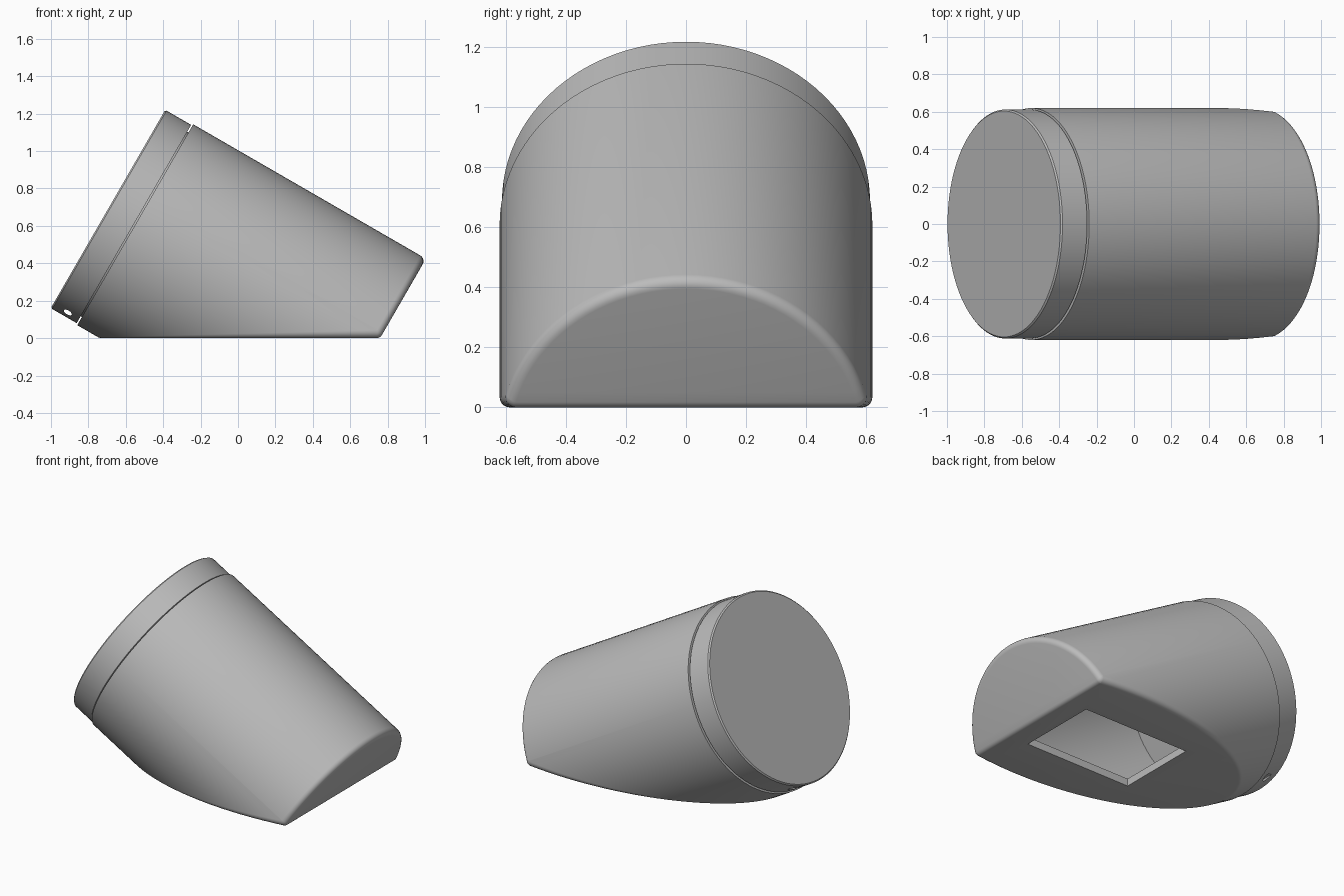
import bpy, bmesh
from math import radians, sin, cos, pi
from mathutils import Matrix, Vector

cube = bpy.data.objects.get("Cube")
if cube:
    bpy.data.objects.remove(cube, do_unlink=True)

# Tilted frame: local z runs down the axis from the cap face
TILT = Matrix.Translation((-0.695, 0, 0.69)) @ Matrix.Rotation(radians(120), 4, 'Y')
AXIS = (TILT.to_3x3() @ Vector((0, 0, 1))).normalized()
ORIGIN = TILT.translation
DOWN = Vector((0, 0, -1))
SIDES = 96
RADIUS, START, END, FILLET = 0.62, 0.168, 1.605, 0.035

grey = bpy.data.materials.new("mid_grey")
grey.use_nodes = True
COLOUR = (0.5, 0.5, 0.5, 1)
grey.diffuse_color = COLOUR
grey.node_tree.nodes["Principled BSDF"].inputs["Base Color"].default_value = COLOUR


def lathe(profile):
    """Solid of revolution from (radius, distance) points, in the tilted frame."""
    bm = bmesh.new()
    rings = [[bm.verts.new(TILT @ Vector((r * cos(2 * pi * i / SIDES), r * sin(2 * pi * i / SIDES), s)))
              for i in range(SIDES)] for r, s in profile]
    for a, b in zip(rings, rings[1:]):
        for i in range(SIDES):
            j = (i + 1) % SIDES
            bm.faces.new((a[i], a[j], b[j], b[i]))
    bm.faces.new(rings[0])
    bm.faces.new(rings[-1])
    bmesh.ops.recalc_face_normals(bm, faces=bm.faces)
    return bm


def slice_off(bm, point, normal):
    """Remove everything on the normal's side and close the cut."""
    geom = bm.verts[:] + bm.edges[:] + bm.faces[:]
    bmesh.ops.bisect_plane(bm, geom=geom, dist=1e-5, plane_co=point, plane_no=normal, clear_outer=True)
    bmesh.ops.holes_fill(bm, edges=[e for e in bm.edges if e.is_boundary], sides=0)
    bmesh.ops.recalc_face_normals(bm, faces=bm.faces)


def add_object(name, bm):
    mesh = bpy.data.meshes.new(name)
    bm.to_mesh(mesh)
    bm.free()
    mesh.materials.append(grey)
    obj = bpy.data.objects.new(name, mesh)
    bpy.context.collection.objects.link(obj)
    return obj


def cut(obj, bm):
    """Subtract a closed bmesh from an object."""
    cutter = add_object("cutter", bm)
    cutter.hide_render = True
    mod = obj.modifiers.new("cut", 'BOOLEAN')
    mod.operation, mod.solver, mod.object = 'DIFFERENCE', 'EXACT', cutter
    bpy.context.view_layer.update()
    graph = bpy.context.evaluated_depsgraph_get()
    mesh = bpy.data.meshes.new_from_object(obj.evaluated_get(graph))
    obj.modifiers.clear()
    obj.data = mesh
    bpy.data.objects.remove(cutter, do_unlink=True)


def smooth(obj):
    bpy.ops.object.select_all(action='DESELECT')
    obj.select_set(True)
    bpy.context.view_layer.objects.active = obj
    bpy.ops.object.shade_smooth_by_angle(angle=radians(20))


# Body: shrunken core grown outward by the fillet radius, giving rounded floor and end edges
core_r = RADIUS - FILLET
core = lathe([(core_r, -0.2), (core_r, END - FILLET)])
slice_off(core, Vector((0, 0, FILLET)), DOWN)
shell = bmesh.new()
STEPS = 5
for v in core.verts:
    offset = v.co - ORIGIN
    s = offset.dot(AXIS)
    radial = offset - AXIS * s
    on_side = radial.length > core_r - 0.002
    on_end = s > END - FILLET - 1e-3
    on_floor = v.co.z < FILLET + 1e-3
    radial.normalize()
    for i in range(STEPS + 1 if on_end else 1):
        for j in range(STEPS + 1 if on_floor else 1):
            a, b = pi / 2 * i / STEPS, pi / 2 * j / STEPS
            side = radial if on_side else Vector()
            n = (side * cos(a) + AXIS * sin(a)) * cos(b) + DOWN * sin(b)
            if n.length > 1e-4:
                shell.verts.new(v.co + n.normalized() * FILLET)
core.free()
hull = bmesh.ops.convex_hull(shell, input=shell.verts[:], use_existing_faces=False)
loose = {g for g in hull["geom_interior"] + hull["geom_unused"] if isinstance(g, bmesh.types.BMVert)}
bmesh.ops.delete(shell, geom=[v for v in loose if v.is_valid and not v.link_faces], context='VERTS')
bmesh.ops.remove_doubles(shell, verts=shell.verts, dist=1e-4)
bmesh.ops.dissolve_limit(shell, angle_limit=radians(0.5), verts=shell.verts, edges=shell.edges)
slice_off(shell, ORIGIN + AXIS * START, -AXIS)
body = add_object("body_shell", shell)

# Hollow inside, leaving a thin wall and floor
cavity = lathe([(0.57, 0.1), (0.57, 1.55)])
slice_off(cavity, Vector((0, 0, 0.05)), DOWN)
cut(body, cavity)

# Rectangular opening in the floor
opening = bmesh.new()
bmesh.ops.create_cube(opening, size=1, matrix=Matrix.Translation((0.215, 0, 0)) @ Matrix.Diagonal((0.79, 0.55, 0.2, 1)))
cut(body, opening)
smooth(body)

# End cap with a plug that seats in the body, leaving a fine groove
cap = add_object("end_cap", lathe([(0.604, 0), (0.612, 0.008), (0.612, 0.16), (0.569, 0.16), (0.569, 0.19)]))

# Small cord hole through the lower rim of the cap
hole = bmesh.new()
bmesh.ops.create_cone(hole, cap_ends=True, segments=24, radius1=1, radius2=1, depth=2)
place = (Matrix.Translation((-0.91, 0, 0.137)) @ Matrix.Rotation(radians(30), 4, 'Y')
         @ Matrix.Diagonal((0.024, 1, 0.011, 1)) @ Matrix.Rotation(radians(90), 4, 'X'))
bmesh.ops.transform(hole, matrix=place, verts=hole.verts)
bmesh.ops.recalc_face_normals(hole, faces=hole.faces)
cut(cap, hole)
smooth(cap)
